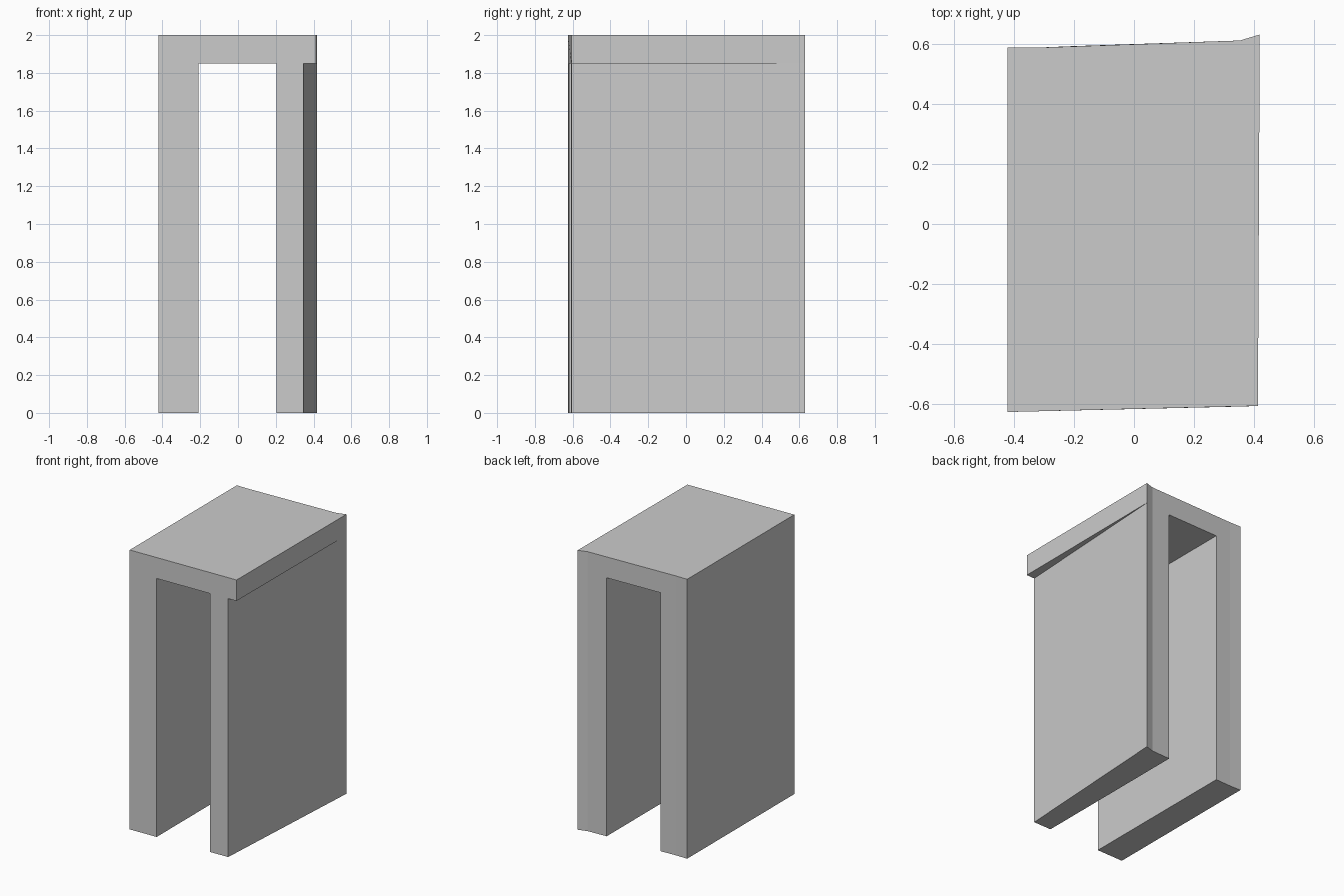
import bpy
import bmesh
import math

if "Cube" in bpy.data.objects:
    bpy.data.objects.remove(bpy.data.objects["Cube"])

HEIGHT = 2.0
SOFFIT = 1.85   # underside of the top slab

# Plan outline, counter-clockwise from the front left corner
plan = {
    "A": (-0.42, -0.625), "B": (-0.21, -0.62), "C": (0.205, -0.61),
    "D": (0.347, -0.607), "E": (0.412, -0.605), "F": (0.418, 0.63),
    "G": (0.352, 0.61), "H": (0.205, 0.604), "I": (-0.21, 0.591),
    "J": (-0.33, 0.586), "K": (-0.42, 0.587),
}

bm = bmesh.new()
levels = {z: {k: bm.verts.new((x, y, z)) for k, (x, y) in plan.items()}
          for z in (0.0, SOFFIT, HEIGHT)}


def cap(keys, z):
    bm.faces.new([levels[z][k] for k in keys])


def walls(keys, z0, z1):
    for a, b in zip(keys, keys[1:] + keys[0]):
        bm.faces.new([levels[z0][a], levels[z0][b], levels[z1][b], levels[z1][a]])


# Top slab
outline = "ABCDEFGHIJK"
walls(outline, SOFFIT, HEIGHT)
cap(outline, HEIGHT)

# Left leg and tapered right leg
for leg in ("ABIJK", "CDFGH"):
    walls(leg, 0.0, SOFFIT)
    cap(leg, 0.0)

# Soffit of the opening and the thin wedge of overhang on the right
cap("BCHI", SOFFIT)
cap("DEF", SOFFIT)

# Tidy up unused points and flush seams
bmesh.ops.delete(bm, geom=[v for v in bm.verts if not v.link_faces], context='VERTS')
bmesh.ops.recalc_face_normals(bm, faces=bm.faces[:])
bmesh.ops.dissolve_limit(bm, angle_limit=math.radians(0.8),
                         verts=bm.verts[:], edges=bm.edges[:])

mesh = bpy.data.meshes.new("arch_block")
bm.to_mesh(mesh)
bm.free()
bpy.context.collection.objects.link(bpy.data.objects.new("arch_block", mesh))
